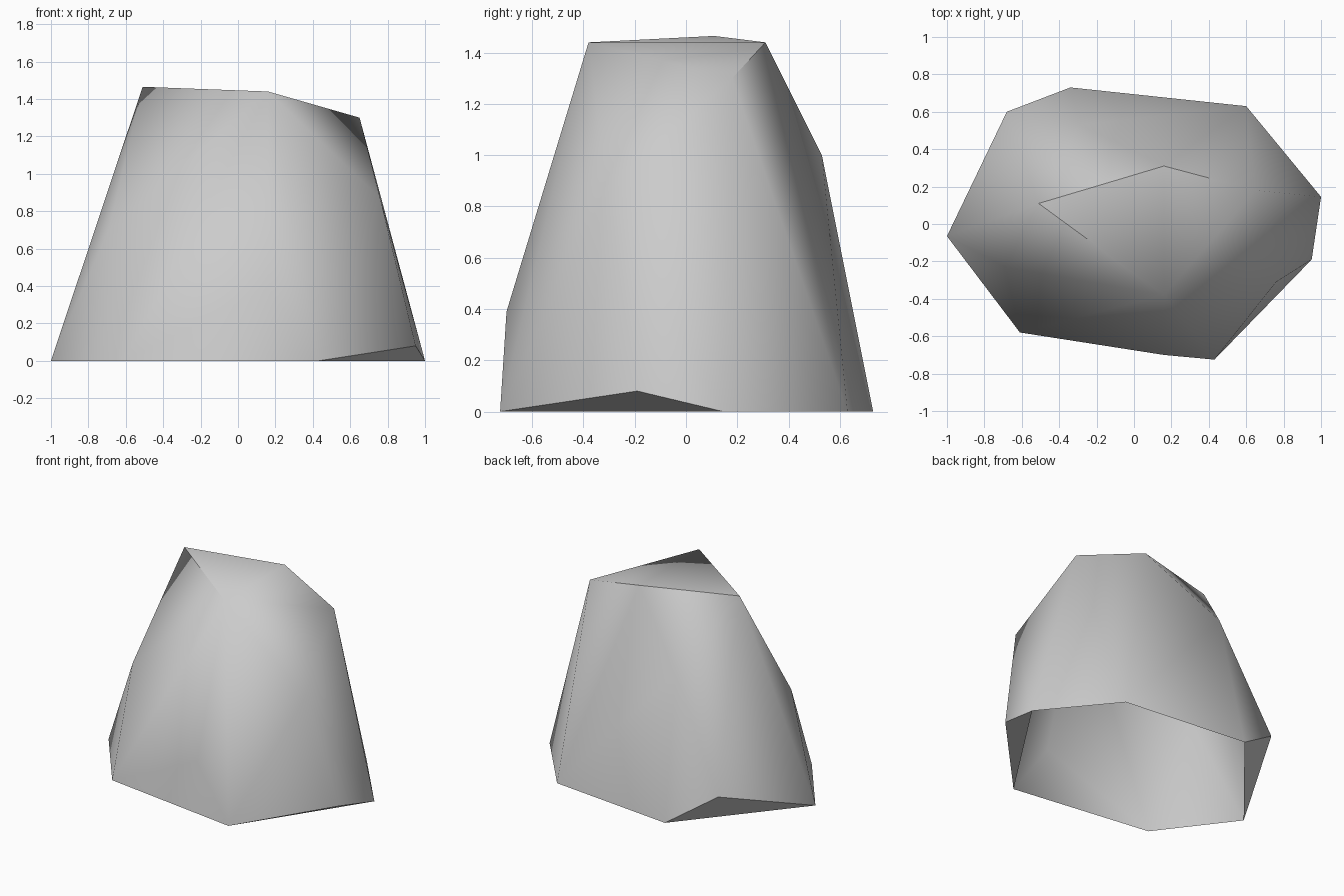
import bpy
import bmesh
from math import radians

# Remove only the default cube
default_cube = bpy.data.objects.get("Cube")
if default_cube:
    bpy.data.objects.remove(default_cube, do_unlink=True)


def make_material(name, colour):
    material = bpy.data.materials.new(name)
    material.use_nodes = True
    material.diffuse_color = colour
    shader = material.node_tree.nodes["Principled BSDF"]
    shader.inputs["Base Color"].default_value = colour
    shader.inputs["Roughness"].default_value = 0.8
    return material


# Corners of the boulder, grouped by height
base_rim = [(-1, -.065, 0), (-.61, -.58, 0), (.43, -.725, 0), (.95, -.19, .08),
            (1, .145, 0), (.6, .63, 0), (-.34, .73, 0), (-.68, .6, .23)]
side_corners = [(.16, -.7, .39), (-.69, -.23, .7), (.76, -.31, .87), (-.29, .53, 1)]
crown = [(-.51, .11, 1.465), (.16, .31, 1.44), (.16, -.38, 1.44), (.65, .18, 1.3)]


def build_boulder(name, material):
    bm = bmesh.new()
    for point in base_rim + side_corners + crown:
        bm.verts.new(point)

    # Wrap the corners in a faceted skin
    bmesh.ops.convex_hull(bm, input=list(bm.verts), use_existing_faces=False)
    bmesh.ops.recalc_face_normals(bm, faces=list(bm.faces))

    # Leave the flat underside open, keeping the two chipped undercuts
    underside = [face for face in bm.faces
                 if all(vert.co.z < .001 for vert in face.verts)]
    bmesh.ops.delete(bm, geom=underside, context="FACES")

    # Soft shading, with creases around the crown and undercuts
    for face in bm.faces:
        face.smooth = True
    for edge in bm.edges:
        edge.smooth = edge.calc_face_angle(0) < radians(45)

    mesh = bpy.data.meshes.new(name)
    bm.to_mesh(mesh)
    bm.free()
    mesh.materials.append(material)
    boulder = bpy.data.objects.new(name, mesh)
    bpy.context.scene.collection.objects.link(boulder)
    return boulder


stone_grey = make_material("stone grey", (.6, .6, .6, 1))
build_boulder("boulder", stone_grey)
